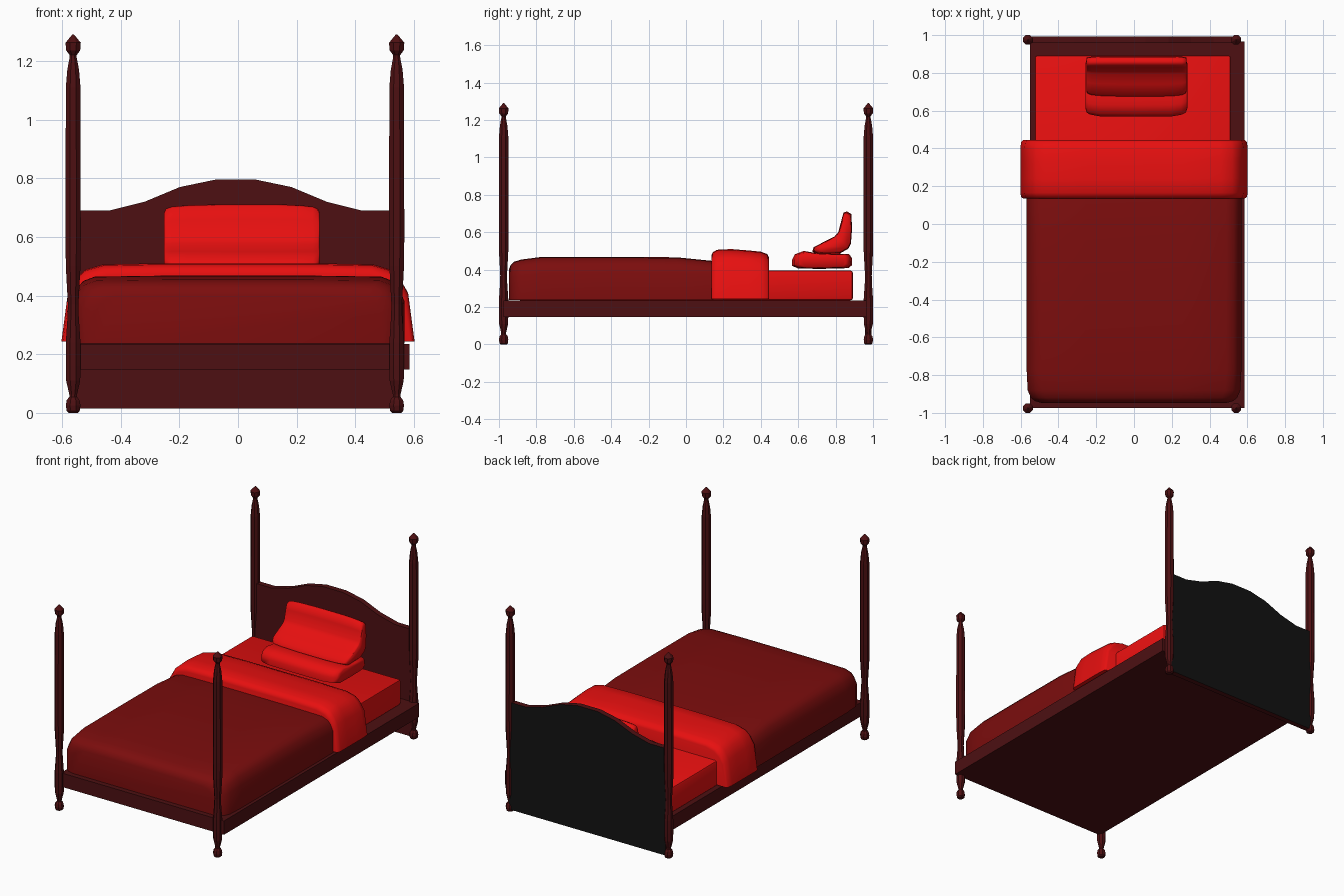
import bpy, bmesh, math

if "Cube" in bpy.data.objects:
    bpy.data.objects.remove(bpy.data.objects["Cube"])


def material(name, rgb):
    m = bpy.data.materials.new(name)
    m.diffuse_color = (*rgb, 1)
    m.use_nodes = True
    m.node_tree.nodes["Principled BSDF"].inputs["Base Color"].default_value = m.diffuse_color
    return m


WOOD = material("dark_wood", (0.075, 0.005, 0.006))
BACK = material("black_backing", (0.006, 0.006, 0.006))
RED = material("bright_linen", (0.8, 0.005, 0.005))
QUILT = material("quilt_cloth", (0.2, 0.004, 0.004))


def finish(bm, name, mat, angle=None):
    bmesh.ops.recalc_face_normals(bm, faces=bm.faces)
    me = bpy.data.meshes.new(name)
    bm.to_mesh(me)
    bm.free()
    me.materials.append(mat)
    ob = bpy.data.objects.new(name, me)
    bpy.context.collection.objects.link(ob)
    if angle:
        bpy.ops.object.select_all(action='DESELECT')
        ob.select_set(True)
        bpy.context.view_layer.objects.active = ob
        bpy.ops.object.shade_smooth_by_angle(angle=math.radians(angle))
    return ob


def loft(name, rings, mat, angle=None):
    """Skin a list of equal-length closed rings and cap both ends."""
    bm = bmesh.new()
    vs = [[bm.verts.new(p) for p in r] for r in rings]
    n = len(rings[0])
    for a, b in zip(vs, vs[1:]):
        for i in range(n):
            j = (i + 1) % n
            bm.faces.new((a[i], a[j], b[j], b[i]))
    bm.faces.new(vs[0])
    bm.faces.new(vs[-1])
    return finish(bm, name, mat, angle)


def box(name, x0, x1, y0, y1, z0, z1, mat, bevel=0):
    bm = bmesh.new()
    bmesh.ops.create_cube(bm, size=1)
    for v in bm.verts:
        v.co = ((x0 + x1) / 2 + v.co.x * (x1 - x0),
                (y0 + y1) / 2 + v.co.y * (y1 - y0),
                (z0 + z1) / 2 + v.co.z * (z1 - z0))
    if bevel:
        bmesh.ops.bevel(bm, geom=bm.edges[:], offset=bevel, segments=2,
                        profile=0.5, affect='EDGES')
    return finish(bm, name, mat, 40 if bevel else None)


# Turned posts: (half width, height), eight sides
POST = [(.016, 0), (.022, .006), (.025, .025), (.022, .043), (.013, .055),
        (.013, .062), (.024, .11), (.025, .16), (.025, .24), (.019, .33),
        (.018, .37), (.025, .50), (.026, .60), (.025, 1.11), (.020, 1.17),
        (.012, 1.212), (.012, 1.22), (.024, 1.236), (.026, 1.262), (.003, 1.29)]
for x, sx in ((-.562, "left"), (.541, "right")):
    for y, sy in ((-.975, "front"), (.975, "back")):
        rings = []
        for r, z in POST:
            R = r / math.cos(math.pi / 8)
            rings.append([(x + R * math.cos((k + .5) * math.pi / 4),
                           y + R * math.sin((k + .5) * math.pi / 4), z)
                          for k in range(8)])
        loft(f"{sy}_{sx}_post", rings, WOOD)

# Bed base
box("bed_base", -.55, .585, -.975, .965, .148, .235, WOOD)

# Arched headboard with black back
half = [(.07, .795), (.19, .77), (.31, .72), (.43, .69), (.545, .69), (.545, .015)]
outline = half + [(-x, z) for x, z in reversed(half)]
head = loft("headboard", [[(x - .008, y, z) for x, z in outline]
                          for y in (.958, .992)], WOOD)
head.data.materials.append(BACK)
for p in head.data.polygons:
    if p.normal.y > .9:
        p.material_index = 1

# Mattress
box("mattress", -.525, .512, -.90, .892, .236, .395, RED, .012)


def cover(name, stations, base, flare, round_x, mat):
    """Cloth draped over the bed: stations are (y, half width, top)."""
    rings = []
    for y, w, t in stations:
        h = t - base
        side = [(w + flare, base), (w, base + .62 * h), (w - .25 * round_x, base + .82 * h),
                (w - .5 * round_x, base + .92 * h), (w - round_x, base + .985 * h),
                (w * .45, t)]
        rings.append([(x, y, z) for x, z in side] +
                     [(-x, y, z) for x, z in reversed(side)])
    return loft(name, rings, mat, 50)


# Quilt and turned-down sheet
cover("quilt", [(-.947, .49, .40), (-.937, .525, .425), (-.92, .546, .442),
                (-.88, .563, .454), (-.78, .568, .467), (-.40, .568, .468),
                (-.05, .568, .466), (.14, .568, .447), (.20, .56, .44)],
      .237, 0, .08, QUILT)
cover("folded_sheet", [(.136, .565, .475), (.142, .575, .492), (.165, .58, .506),
                       (.24, .58, .510), (.33, .58, .503), (.40, .58, .496),
                       (.435, .575, .483), (.444, .565, .465)],
      .243, .022, .12, RED)


def pillow(name, profile, stations, cy, cz):
    """Side profile swept along x, shrinking towards both ends."""
    rings = [[(x, cy + (y - cy) * s, cz + (z - cz) * s) for y, z in profile]
             for x, s in stations]
    return loft(name, rings, RED, 60)


# Flat pillow and leaning pillow
pillow("flat_pillow",
       [(.568, .42), (.568, .455), (.582, .482), (.63, .50), (.69, .49), (.78, .486),
        (.87, .484), (.886, .465), (.888, .425), (.87, .408), (.72, .404), (.60, .406)],
       [(-.257, .74), (-.252, .86), (-.235, .93), (-.18, .99), (0, 1), (.19, 1),
        (.25, .94), (.275, .87), (.282, .75)], .74, .448)
pillow("leaning_pillow",
       [(.675, .497), (.683, .52), (.74, .55), (.795, .578), (.814, .60), (.83, .66),
        (.842, .705), (.86, .711), (.884, .698), (.888, .62), (.882, .54), (.868, .512),
        (.82, .485), (.70, .482)],
       [(-.252, .82), (-.246, .9), (-.225, .95), (-.17, .98), (-.05, 1), (.13, 1),
        (.21, .98), (.255, .95), (.272, .9), (.278, .82)], .84, .56)
